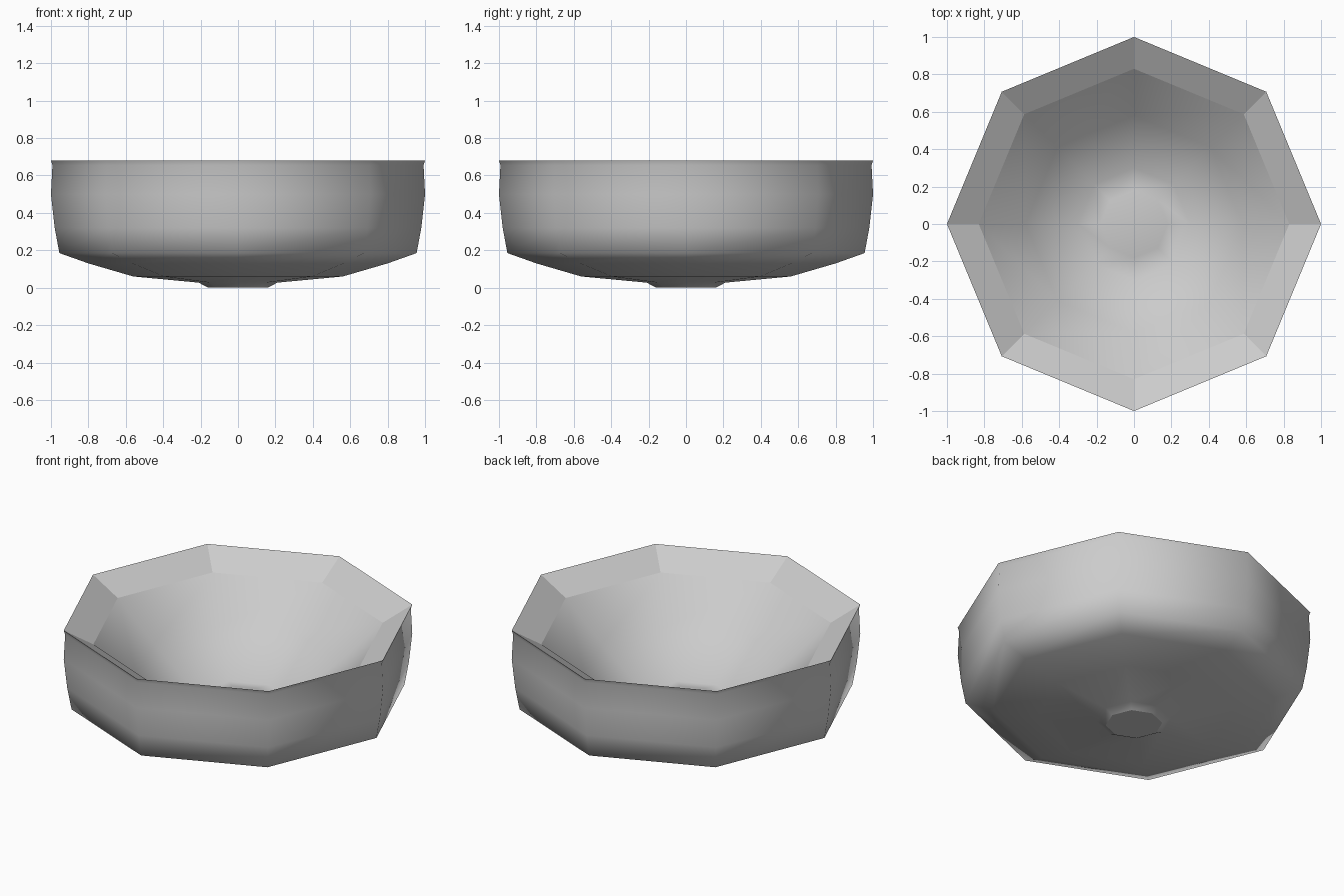
import bpy, bmesh, math

if "Cube" in bpy.data.objects:
    bpy.data.objects.remove(bpy.data.objects["Cube"])

SIDES = 8


def ring(bm, r, z):
    return [bm.verts.new((r * math.cos(2 * math.pi * i / SIDES),
                          r * math.sin(2 * math.pi * i / SIDES), z))
            for i in range(SIDES)]


# Profile from the foot, up the outside, over the rim and down the inside
profile = [(0.16, 0.0), (0.21, 0.027), (0.56, 0.06), (0.80, 0.13),
           (0.955, 0.185), (0.98, 0.32), (1.0, 0.50), (0.992, 0.655),
           (1.0, 0.68),                              # rim
           (0.83, 0.58),                             # end of inner bevel
           (0.58, 0.36), (0.30, 0.145), (0.18, 0.17)]  # basin and raised centre
RIM = 8

bm = bmesh.new()
rings = [ring(bm, r, z) for r, z in profile]
for k in range(len(rings) - 1):
    a, b = rings[k], rings[k + 1]
    for i in range(SIDES):
        j = (i + 1) % SIDES
        f = bm.faces.new((a[i], a[j], b[j], b[i]))
        f.smooth = k != RIM      # faceted inner bevel, smooth elsewhere

# Foot underside and raised centre of the basin
bm.faces.new(rings[0][::-1])
bm.faces.new(rings[-1]).smooth = True

# Crisp edges along the rim, bevel and foot
for k in (0, RIM, RIM + 1):
    for i in range(SIDES):
        e = bm.edges.get((rings[k][i], rings[k][(i + 1) % SIDES]))
        e.smooth = False

bmesh.ops.recalc_face_normals(bm, faces=bm.faces)
mesh = bpy.data.meshes.new("bowl")
bm.to_mesh(mesh)
bm.free()
bowl = bpy.data.objects.new("bowl", mesh)
bpy.context.collection.objects.link(bowl)
